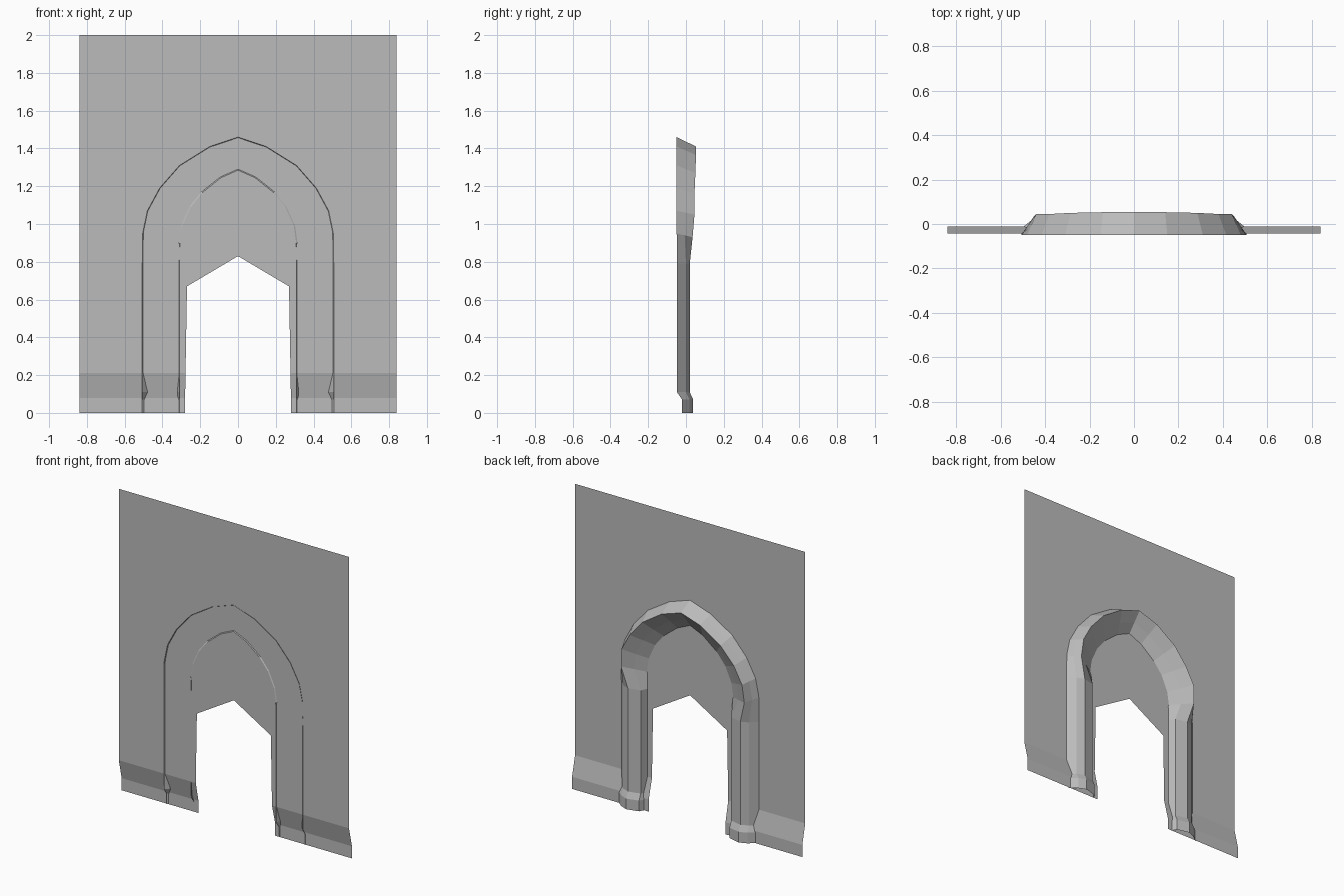
import bpy

cube = bpy.data.objects.get("Cube")
if cube:
    bpy.data.objects.remove(cube, do_unlink=True)

stone = bpy.data.materials.new("grey stone")
stone.use_nodes = True
GREY = (0.5, 0.5, 0.5, 1)
stone.diffuse_color = GREY
stone.node_tree.nodes["Principled BSDF"].inputs["Base Color"].default_value = GREY


def mirrored_sheet(name, verts, faces):
    """Build the +x half as a flat-shaded sheet and mirror it across x = 0."""
    mesh = bpy.data.meshes.new(name)
    mesh.from_pydata(verts, [], faces)
    mesh.materials.append(stone)
    obj = bpy.data.objects.new(name, mesh)
    bpy.context.collection.objects.link(obj)
    mirror = obj.modifiers.new("mirror", "MIRROR")
    mirror.use_clip = True
    mirror.merge_threshold = 0.0005
    return obj


# Wall sheet: rows of (opening x, y, z), with the foot stepping back
HALF = 0.84
FACE = -0.043
rows = [(0.28, -0.012, 0), (0.28, -0.012, 0.08), (0.278, FACE, 0.21),
        (0.27, FACE, 0.67)]
verts = []
for x, y, z in rows:
    verts += [(x, y, z), (HALF, y, z)]
faces = [(i, i + 1, i + 3, i + 2) for i in (0, 2, 4)]
verts += [(HALF, FACE, 2), (0, FACE, 2), (0, FACE, 0.83)]
faces.append((6, 7, 8, 9, 10))
mirrored_sheet("wall", verts, faces)


# Arch moulding: each station runs from outer edge over the crest to inner edge
def leg(z, shift, swell=0.0):
    section = [(0.507, -0.048), (0.46, 0), (0.41, 0.02), (0.33, 0), (0.31, -0.046)]
    return [(x, y + shift + (swell if 0 < i < 4 else 0), z)
            for i, (x, y) in enumerate(section)]


def bow(outer, crest, inner):
    o = (outer[0], -0.049, outer[1])
    n = (inner[0], -0.047, inner[1])
    mid = lambda a, b: tuple((p + q) / 2 for p, q in zip(a, b))
    return [o, mid(o, crest), crest, mid(crest, n), n]


stations = [leg(0, 0.028, -0.01), leg(0.07, 0.028, -0.01), leg(0.11, 0), leg(0.79, 0)]
stations += [bow(*s) for s in [
    ((0.505, 0.95), (0.45, 0.035, 0.93), (0.308, 0.9)),
    ((0.48, 1.07), (0.44, 0.045, 1.05), (0.295, 0.99)),
    ((0.415, 1.19), (0.38, 0.045, 1.16), (0.25, 1.09)),
    ((0.31, 1.31), (0.285, 0.05, 1.27), (0.19, 1.165)),
    ((0.15, 1.41), (0.14, 0.053, 1.365), (0.09, 1.245)),
    ((0, 1.46), (0, 0.053, 1.41), (0, 1.285)),
]]
N = len(stations[0])
verts = [p for s in stations for p in s]
faces = [(a, a + 1, a + N + 1, a + N)
         for r in range(len(stations) - 1)
         for a in range(r * N, r * N + N - 1)]
mirrored_sheet("arch_moulding", verts, faces)
